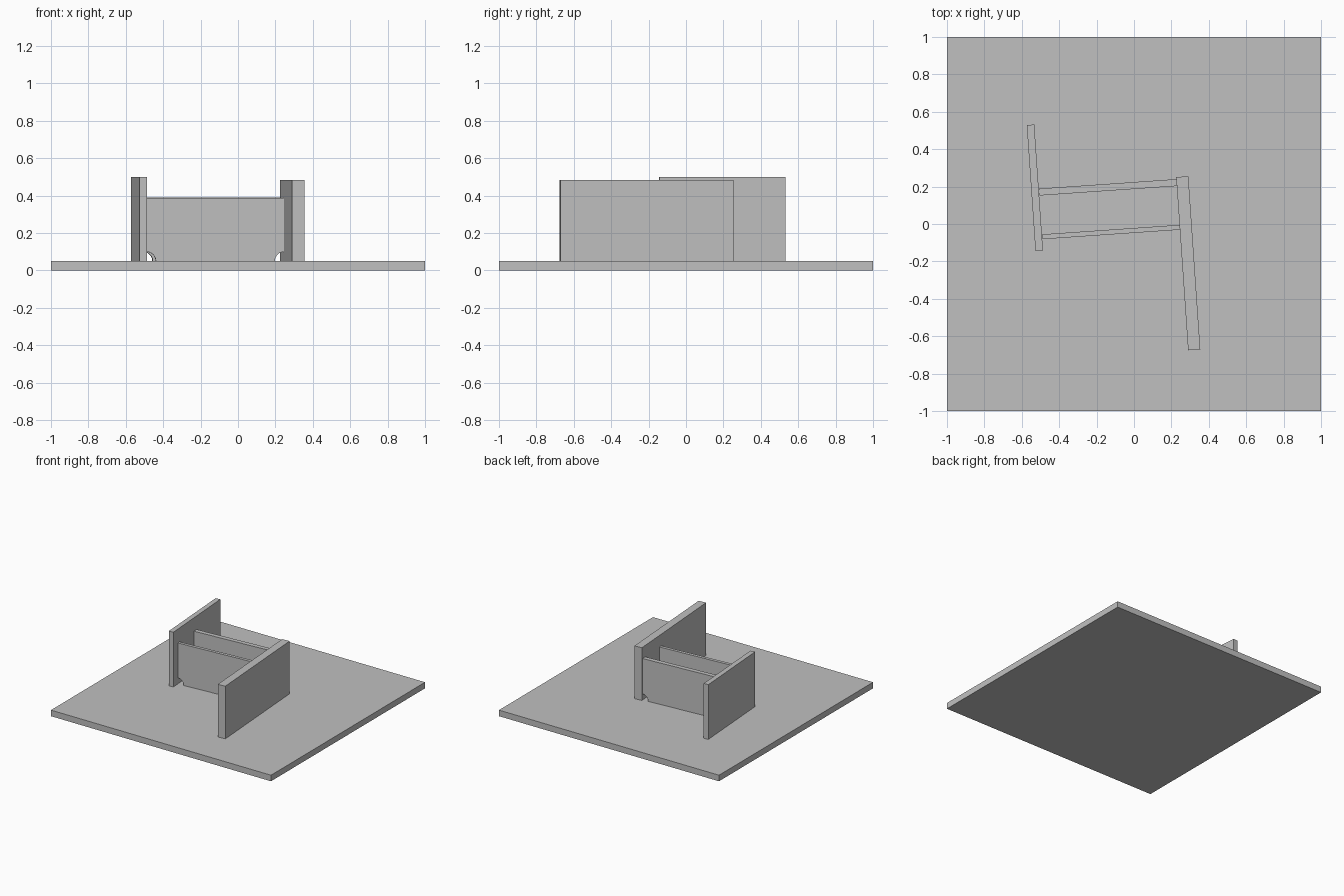
import bpy, bmesh, math
from mathutils import Matrix

cube = bpy.data.objects.get("Cube")
if cube:
    bpy.data.objects.remove(cube, do_unlink=True)

grey = bpy.data.materials.new("plain_grey")
grey.use_nodes = True
grey.diffuse_color = (0.53, 0.53, 0.53, 1)
grey.node_tree.nodes["Principled BSDF"].inputs["Base Color"].default_value = grey.diffuse_color

FLOOR = 0.05
TURN = math.radians(3.95)


def panel(name, centre, length, thickness, base, top, turn=0, notch=0):
    """Upright panel along local x, with optional round notches in its lower corners."""
    half, height = length / 2, top - base
    if notch:
        arc = [(half - notch * math.sin(a), notch * math.cos(a))
               for a in (math.pi / 2 * (1 - i / 10) for i in range(11))]
        right = arc + [(half, height)]
    else:
        right = [(half, 0), (half, height)]
    outline = right + [(-x, z) for x, z in reversed(right)]
    bm = bmesh.new()
    face = bm.faces.new([bm.verts.new((x, -thickness / 2, z)) for x, z in outline])
    side = bmesh.ops.extrude_face_region(bm, geom=[face])["geom"]
    bmesh.ops.translate(bm, vec=(0, thickness, 0),
                        verts=[v for v in side if isinstance(v, bmesh.types.BMVert)])
    bmesh.ops.recalc_face_normals(bm, faces=bm.faces)
    bm.transform(Matrix.Translation((*centre, base)) @ Matrix.Rotation(turn, 4, "Z"))
    mesh = bpy.data.meshes.new(name)
    bm.to_mesh(mesh)
    bm.free()
    mesh.materials.append(grey)
    bpy.context.collection.objects.link(bpy.data.objects.new(name, mesh))


# Square ground slab
panel("base_slab", (0, 0), 2, 2, 0, FLOOR)

# Two long side walls
SIDE = TURN + math.pi / 2
panel("right_wall", (-0.53, 0.193), 0.676, 0.04, FLOOR, 0.5, SIDE)
panel("left_wall", (0.29, -0.21), 0.928, 0.065, FLOOR, 0.483, SIDE)

# Two cross walls with drain notches at the lower corners
panel("back_cross_wall", (-0.139, 0.196), 0.738, 0.037, FLOOR, 0.39, TURN, 0.05)
panel("front_cross_wall", (-0.122, -0.043), 0.738, 0.026, FLOOR, 0.387, TURN, 0.05)
